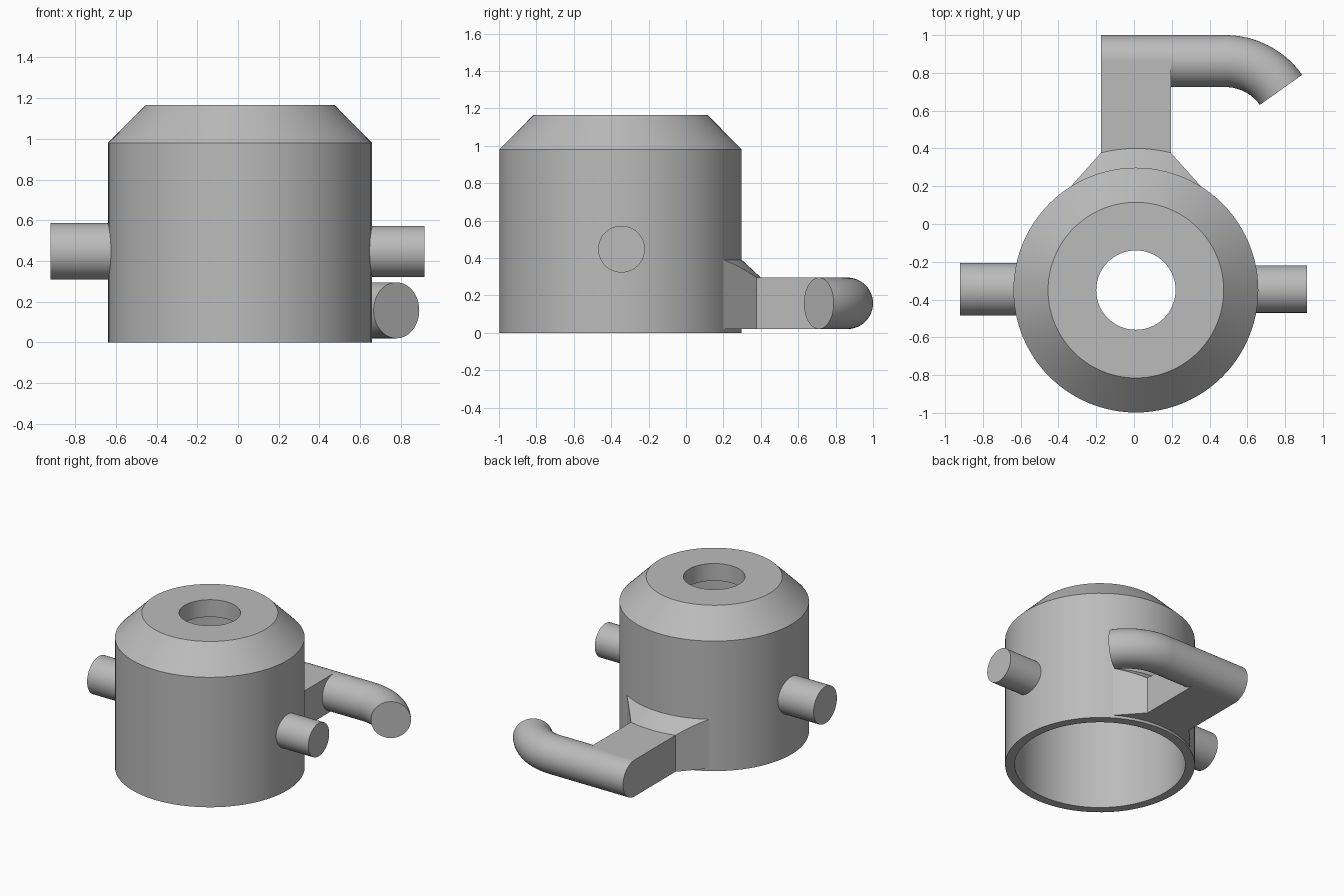
import bpy, bmesh
from math import sin, cos, pi, radians, hypot
from mathutils import Vector, Matrix

cube = bpy.data.objects.get("Cube")
if cube:
    bpy.data.objects.remove(cube, do_unlink=True)

grey = bpy.data.materials.new("plain grey")
grey.use_nodes = True
colour = (0.5, 0.5, 0.5, 1)
grey.diffuse_color = colour
grey.node_tree.nodes["Principled BSDF"].inputs["Base Color"].default_value = colour

CX, CY = 0.01, -0.35      # axis of the housing
OUTER, INNER = 0.648, 0.583
LOW, HIGH = 0.02, 0.295   # bracket bottom and top


def finish(name, bm):
    bmesh.ops.remove_doubles(bm, verts=bm.verts, dist=1e-5)
    bmesh.ops.recalc_face_normals(bm, faces=bm.faces)
    mesh = bpy.data.meshes.new(name)
    bm.to_mesh(mesh)
    bm.free()
    mesh.materials.append(grey)
    obj = bpy.data.objects.new(name, mesh)
    bpy.context.collection.objects.link(obj)
    bpy.ops.object.select_all(action="DESELECT")
    obj.select_set(True)
    bpy.context.view_layer.objects.active = obj
    bpy.ops.object.shade_smooth_by_angle(angle=radians(30))
    return obj


def skin(bm, rings, closed=False):
    """Join equal rings of points with quads; cap the ends if open."""
    loops = [[bm.verts.new(p) for p in ring] for ring in rings]
    n = len(loops[0])
    pairs = list(zip(loops, loops[1:]))
    if closed:
        pairs.append((loops[-1], loops[0]))
    else:
        bm.faces.new(loops[0])
        bm.faces.new(loops[-1])
    for a, b in pairs:
        for i in range(n):
            j = (i + 1) % n
            bm.faces.new((a[i], a[j], b[j], b[i]))


# Hollow housing: turned wall profile with tapered top and hole
profile = [(OUTER, 0), (OUTER, 0.98), (0.465, 1.165), (0.21, 1.165),
           (0.21, 1.035), (0.50, 1.035), (INNER, 0.955), (INNER, 0)]
bm = bmesh.new()
turns = [2 * pi * k / 96 for k in range(96)]
skin(bm, [[(CX + r * cos(t), CY + r * sin(t), z) for r, z in profile]
          for t in turns], closed=True)
finish("housing", bm)


# Side pins, rooted in the wall
def pin(name, side, radius, tip):
    root = CX + side * 0.605
    bm = bmesh.new()
    move = Matrix.Translation(((root + tip) / 2, CY + 0.005, 0.447))
    bmesh.ops.create_cone(bm, cap_ends=True, segments=48, radius1=radius,
                          radius2=radius, depth=abs(tip - root),
                          matrix=move @ Matrix.Rotation(pi / 2, 4, "Y"))
    finish(name, bm)


pin("left_pin", 1, 0.125, 0.915)
pin("right_pin", -1, 0.139, -0.92)

# Flared root between housing and bracket, its top a cone around the housing
wide, narrow = Vector((0.348, 0.545)), Vector((0.185, 0.727))
steps = 8
edge = [wide.lerp(narrow, k / steps) for k in range(steps + 1)]
edge += [Vector((x, (0.75 ** 2 - x * x) ** 0.5))
         for x in (narrow.x * (1 - k / steps) for k in range(1, steps + 1))]
edge += [Vector((-p.x, p.y)) for p in reversed(edge[:-1])]
rings = []
for p in edge:
    ring = []
    for q, z in ((p, LOW), (p, None), (p.normalized() * 0.62, None),
                 (p.normalized() * 0.62, LOW)):
        if z is None:
            z = 0.39 - 0.93 * (hypot(q.x, q.y) - OUTER)
        ring.append((CX + q.x, CY + q.y, z))
    rings.append(ring)
bm = bmesh.new()
skin(bm, rings)
finish("bracket_root", bm)

# Straight bracket arm
R = (HIGH - LOW) / 2
MID = (HIGH + LOW) / 2
HY = 1 - R
bm = bmesh.new()
skin(bm, [[(x, y, z) for x, z in ((-0.175, LOW), (0.195, LOW),
                                 (0.195, HIGH), (-0.175, HIGH))]
          for y in (0.35, HY)])
finish("bracket_arm", bm)

# Round handle, straight then bent towards the front
BEND, START = 0.362, 0.483
stations = [(-0.175, HY, 0)]
for k in range(25):
    a = radians(54.6) * k / 24
    stations.append((START + BEND * sin(a), HY - BEND * (1 - cos(a)), a))
rings = []
for x, y, a in stations:
    ring = []
    for k in range(48):
        t = 2 * pi * k / 48
        out = R * cos(t)
        ring.append((x + out * sin(a), y + out * cos(a), MID + R * sin(t)))
    rings.append(ring)
bm = bmesh.new()
skin(bm, rings)
finish("handle", bm)
